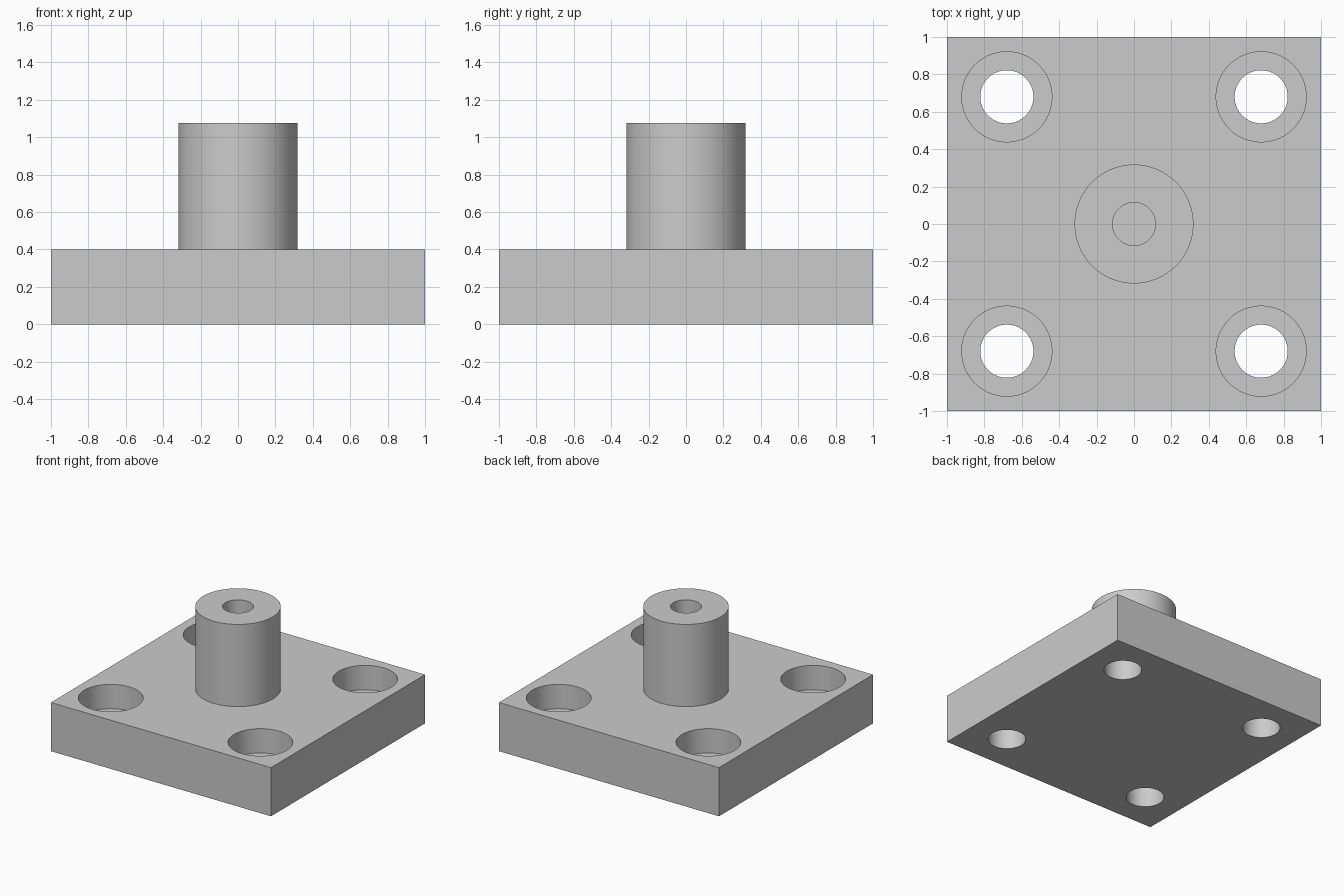
import bpy
import math

if "Cube" in bpy.data.objects:
    bpy.data.objects.remove(bpy.data.objects["Cube"])

grey = bpy.data.materials.new("plain_grey")
grey.diffuse_color = (0.6, 0.6, 0.6, 1)
grey.use_nodes = True
grey.node_tree.nodes["Principled BSDF"].inputs["Base Color"].default_value = grey.diffuse_color

PLATE_TOP = 0.40
BOSS_TOP = 1.075
HOLE_POS = 0.68
SEAT_Z = 0.20        # floor of the counterbores
BORE_FLOOR = 0.42    # floor of the blind bore in the boss


def cylinder(name, radius, z0, z1, x=0.0, y=0.0):
    bpy.ops.mesh.primitive_cylinder_add(
        vertices=72, radius=radius, depth=z1 - z0, location=(x, y, (z0 + z1) / 2))
    ob = bpy.context.object
    ob.name = name
    ob.data.materials.append(grey)
    return ob


def combine(target, tool, operation):
    """Boolean the tool into the target, then remove the tool."""
    mod = target.modifiers.new(operation.lower(), 'BOOLEAN')
    mod.operation = operation
    mod.solver = 'EXACT'
    mod.object = tool
    bpy.context.view_layer.objects.active = target
    bpy.ops.object.modifier_apply(modifier=mod.name)
    bpy.data.objects.remove(tool, do_unlink=True)


# Square base plate
bpy.ops.mesh.primitive_cube_add(size=1, location=(0, 0, PLATE_TOP / 2))
plate = bpy.context.object
plate.name = "flanged_base"
plate.scale = (2, 2, PLATE_TOP)
bpy.ops.object.transform_apply(location=True, rotation=False, scale=True)
plate.data.materials.append(grey)

# Central boss with a blind bore
combine(plate, cylinder("boss", 0.318, 0.1, BOSS_TOP), 'UNION')
combine(plate, cylinder("bore", 0.115, BORE_FLOOR, BOSS_TOP + 0.1), 'DIFFERENCE')

# Counterbored bolt holes in the four corners
for sx in (-1, 1):
    for sy in (-1, 1):
        x, y = sx * HOLE_POS, sy * HOLE_POS
        combine(plate, cylinder("counterbore", 0.241, SEAT_Z, PLATE_TOP + 0.1, x, y), 'DIFFERENCE')
        combine(plate, cylinder("bolt_hole", 0.142, -0.1, SEAT_Z + 0.05, x, y), 'DIFFERENCE')

# Smooth walls, sharp rims
bpy.ops.object.select_all(action='DESELECT')
plate.select_set(True)
bpy.context.view_layer.objects.active = plate
bpy.ops.object.shade_smooth_by_angle(angle=math.radians(30))
